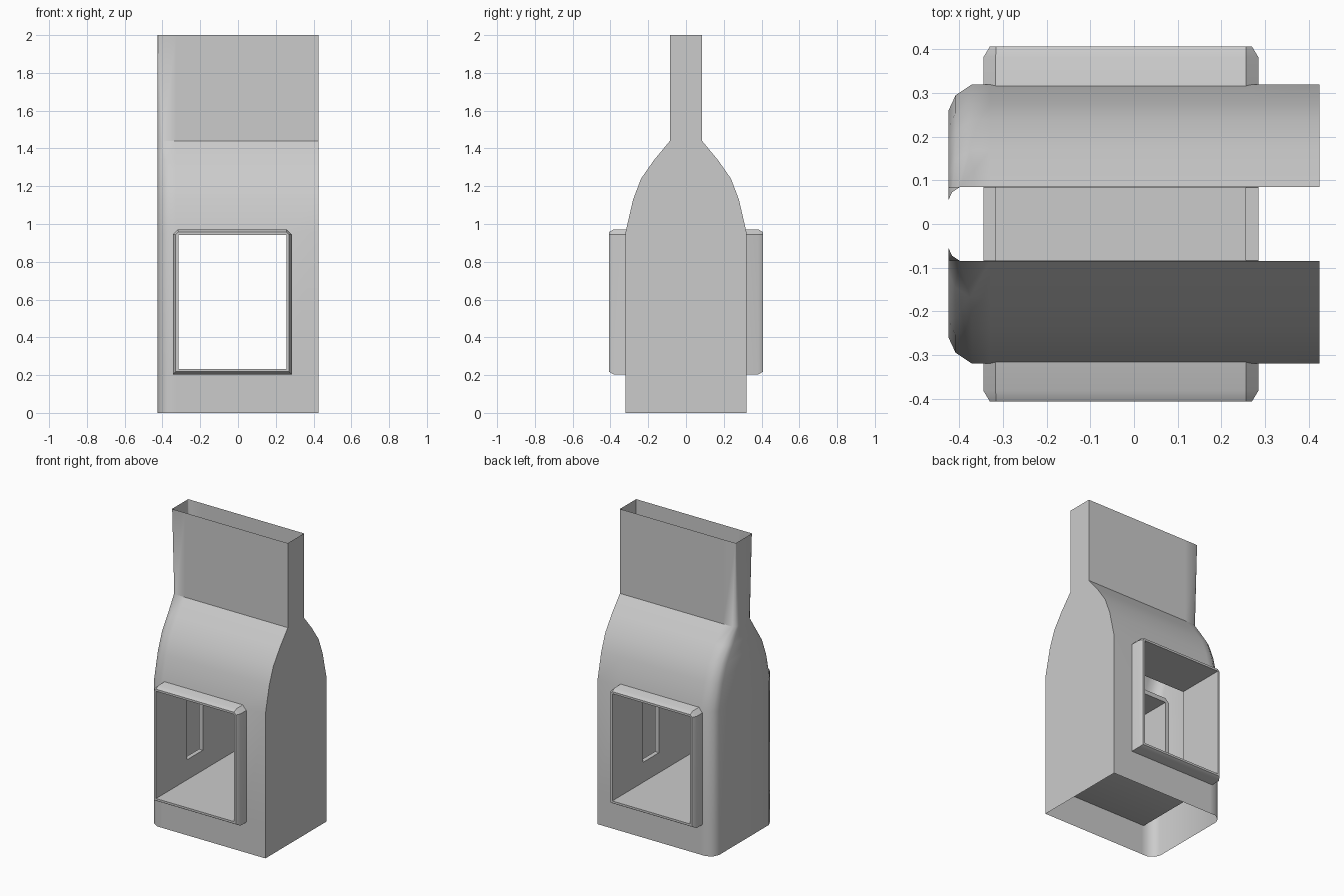
import bpy, bmesh, math

if "Cube" in bpy.data.objects:
    bpy.data.objects.remove(bpy.data.objects["Cube"])


def make_object(name, bm):
    bmesh.ops.remove_doubles(bm, verts=bm.verts[:], dist=0.0005)
    mesh = bpy.data.meshes.new(name)
    bm.to_mesh(mesh)
    bm.free()
    obj = bpy.data.objects.new(name, mesh)
    bpy.context.collection.objects.link(obj)
    return obj


def skin(bm, rings, closed=False, skip=lambda i, j: False):
    """Bridge point rings with quads, optionally joining last to first."""
    rows = [[bm.verts.new(p) for p in ring] for ring in rings]
    n = len(rows[0])
    for i in range(len(rows) if closed else len(rows) - 1):
        a, b = rows[i], rows[(i + 1) % len(rows)]
        for j in range(n):
            if not skip(i, j):
                k = (j + 1) % n
                bm.faces.new((a[j], a[k], b[k], b[j]))


def select_only(obj):
    bpy.ops.object.select_all(action='DESELECT')
    obj.select_set(True)
    bpy.context.view_layer.objects.active = obj


# Body: thin open shell, rounded on the left corners, with window holes
W = 0.425


def body_ring(half, z, r):
    side = [(W, half), (0.27, half), (-0.33, half), (-W + 0.9 * r, half),
            (-W + 0.27 * r, half - 0.42 * r), (-W, half - r)]
    return [(x, y, z) for x, y in side] + [(x, -y, z) for x, y in reversed(side)]


profile = [(0.32, 0, 0.06), (0.32, 0.215, 0.06), (0.32, 0.957, 0.06),
           (0.28, 1.13, 0.06), (0.238, 1.24, 0.06), (0.168, 1.34, 0.055),
           (0.085, 1.44, 0.03), (0.085, 2.0, 0.003)]
bm = bmesh.new()
skin(bm, [body_ring(*p) for p in profile],
     skip=lambda i, j: i == 1 and j in (1, 9))
bmesh.ops.recalc_face_normals(bm, faces=bm.faces[:])
body = make_object("body_shell", bm)

# Window tube: thick frame running front to back, edges bevelled at the ends
X0, X1, Z0, Z1 = -0.345, 0.285, 0.203, 0.972


def tube_ring(inset, y, c):
    x0, x1, z0, z1 = X0 + inset, X1 - inset, Z0 + inset, Z1 - inset
    return [(x0, y, z0), (x1, y, z0), (x1, y, z1 - c), (x1 - c, y, z1),
            (x0 + c, y, z1), (x0, y, z1 - c)]


front = [(0.0, -0.382, 0.028), (0.015, -0.407, 0.014), (0.029, -0.407, 0)]
section = front + [(i, -y, c) for i, y, c in reversed(front)]
bm = bmesh.new()
skin(bm, [tube_ring(*s) for s in section], closed=True)
bmesh.ops.remove_doubles(bm, verts=bm.verts[:], dist=0.0005)
bmesh.ops.recalc_face_normals(bm, faces=bm.faces[:])
tube = make_object("window_tube", bm)

# Slot below the neck, cut through the tube's ceiling and side walls
bm = bmesh.new()
bmesh.ops.create_cube(bm, size=1)
for v in bm.verts:
    v.co = (v.co.x * 0.8, v.co.y * 0.165, 0.365 if v.co.z < 0 else 1.2)
cutter = make_object("slot_cutter", bm)
cutter.hide_render = True
mod = tube.modifiers.new("slot", 'BOOLEAN')
mod.operation = 'DIFFERENCE'
mod.solver = 'EXACT'
mod.object = cutter
select_only(tube)
bpy.ops.object.modifier_apply(modifier=mod.name)
bpy.data.objects.remove(cutter)

for obj in (body, tube):
    select_only(obj)
    bpy.ops.object.shade_smooth_by_angle(angle=math.radians(37))
